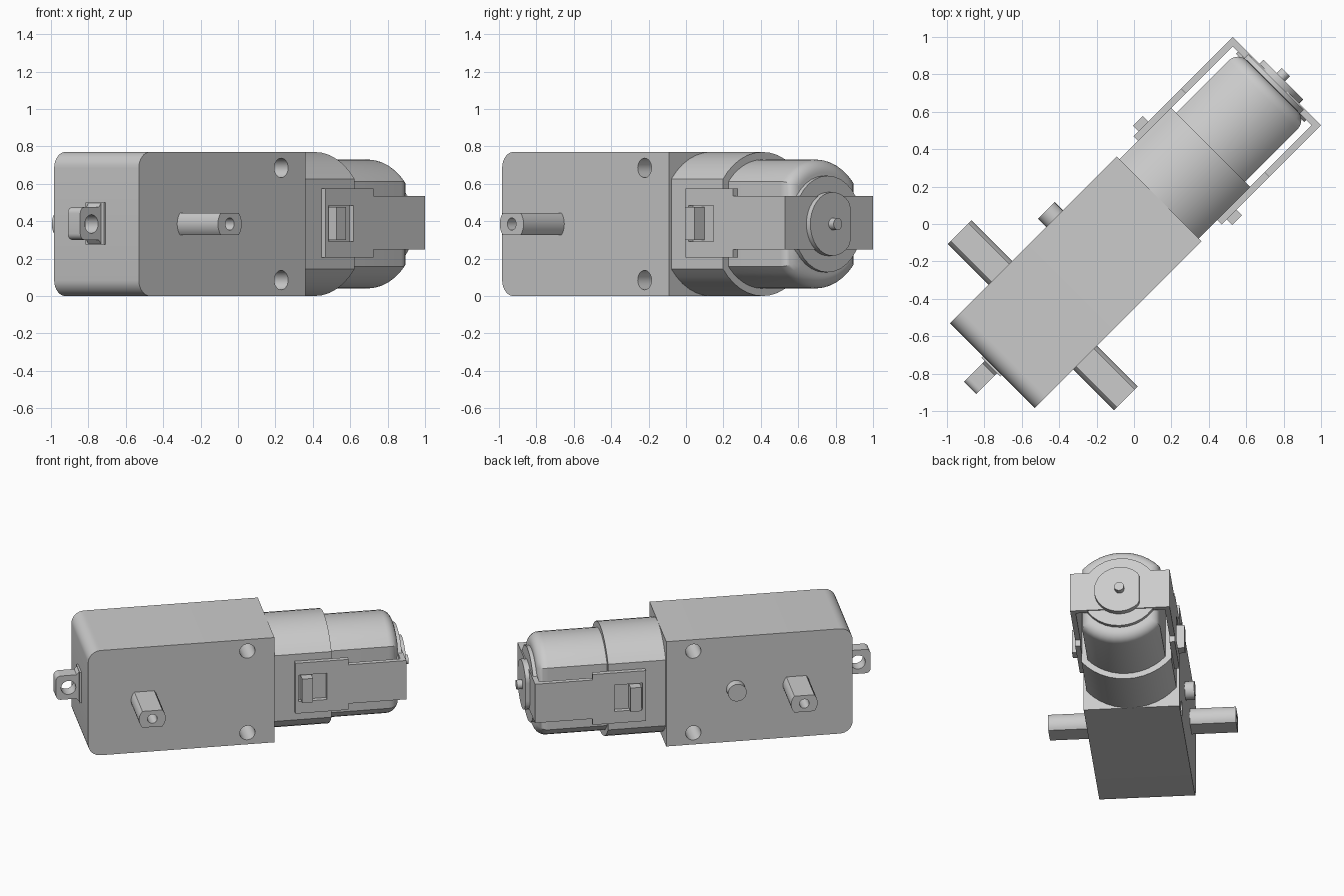
import bpy, bmesh, math
from mathutils import Matrix

old = bpy.data.objects.get("Cube")
if old:
    bpy.data.objects.remove(old, do_unlink=True)

grey = bpy.data.materials.new("plain grey")
grey.use_nodes = True
grey.diffuse_color = (0.6, 0.6, 0.6, 1)
grey.node_tree.nodes["Principled BSDF"].inputs["Base Color"].default_value = (0.6, 0.6, 0.6, 1)

# Parts are laid out lengthwise along x, then turned diagonally
TURN = Matrix.Rotation(math.radians(45), 4, "Z")
MID = 0.385  # height of the shaft axis


def loft(name, rings, cutters=()):
    """Skin a list of equal-length point rings, cap the ends, cut, shade."""
    bm = bmesh.new()
    loops = [[bm.verts.new(p) for p in ring] for ring in rings]
    n = len(loops[0])
    for a, b in zip(loops, loops[1:]):
        for i in range(n):
            j = (i + 1) % n
            bm.faces.new((a[i], a[j], b[j], b[i]))
    bm.faces.new(loops[0])
    bm.faces.new(loops[-1])
    bmesh.ops.recalc_face_normals(bm, faces=bm.faces)
    bm.transform(TURN)
    mesh = bpy.data.meshes.new(name)
    bm.to_mesh(mesh)
    bm.free()
    mesh.materials.append(grey)
    ob = bpy.data.objects.new(name, mesh)
    bpy.context.collection.objects.link(ob)
    bpy.ops.object.select_all(action="DESELECT")
    ob.select_set(True)
    bpy.context.view_layer.objects.active = ob
    for cutter in cutters:
        mod = ob.modifiers.new("cut", "BOOLEAN")
        mod.object = cutter
        mod.solver = "EXACT"
        bpy.ops.object.modifier_apply(modifier=mod.name)
        bpy.data.objects.remove(cutter, do_unlink=True)
    bpy.ops.object.shade_smooth_by_angle(angle=math.radians(30))
    return ob


def across(name, profile, y0, y1, cutters=()):
    """Extrude an (x, z) profile sideways."""
    return loft(name, [[(x, y, z) for x, z in profile] for y in (y0, y1)], cutters)


def rect(x0, x1, z0, z1):
    return [(x0, z0), (x1, z0), (x1, z1), (x0, z1)]


def circle(cx, cz, r, n=24):
    return [(cx + r * math.cos(i * math.tau / n), cz + r * math.sin(i * math.tau / n))
            for i in range(n)]


def corner(cx, cz, r, start, n=8):
    """Quarter arc, counter-clockwise from the start angle in degrees."""
    return [(cx + r * math.cos(math.radians(start + 90 * i / n)),
             cz + r * math.sin(math.radians(start + 90 * i / n))) for i in range(n + 1)]


def flat_round(x, r, flat, n=12):
    """Circular section around the motor axis with both sides cut flat."""
    a = math.acos(min(flat / r, 1))
    top = [a + (math.pi - 2 * a) * i / n for i in range(n + 1)]
    return [(x, r * math.cos(t), MID + r * math.sin(t))
            for t in top + [t + math.pi for t in top]]


def disc(name, r, x0, x1, flat=None):
    """Disc on the motor axis, optionally cut flat on its left."""
    ring = [(min(y, flat) if flat else y, z) for y, z in circle(0, MID, r, 32)]
    return loft(name, [[(x, y, z) for y, z in ring] for x in (x0, x1)])


# Gearbox with two rounded rear corners and screw holes
holes = [across("hole_cutter", circle(0.007, z, 0.052), -0.5, 0.5) for z in (0.085, 0.685)]
body = [(0.19, 0), (0.19, 0.77)] + corner(-0.985, 0.685, 0.085, 90) + corner(-0.985, 0.085, 0.085, 180)
across("gearbox", body, -0.32, 0.32, holes)

# Output shafts: flats above and below, bore in each end
for side, label in ((1, "left"), (-1, "right")):
    bore = across("bore_cutter", circle(-0.69, MID, 0.033, 16), side * 0.5, side * 0.7)
    a = math.asin(0.06 / 0.09)
    arc = [-a + 2 * a * i / 8 for i in range(9)]
    section = [(-0.69 + 0.09 * math.cos(t), MID + 0.09 * math.sin(t))
               for t in arc + [t + math.pi for t in arc]]
    across(label + "_output_shaft", section, side * 0.31, side * 0.628, [bore])

# Locating peg on the left
across("locating_peg", circle(-0.28, MID, 0.063), 0.31, 0.383)

# Rear mounting tab with a flared foot
eye = across("eye_cutter", circle(-1.155, MID, 0.05), -0.2, 0.2)
tab = ([(-1.06, 0.275), (-1.06, 0.5), (-1.08, 0.5), (-1.1, 0.475)]
       + corner(-1.207, 0.442, 0.033, 90, 5) + corner(-1.207, 0.333, 0.033, 180, 5)
       + [(-1.1, 0.3), (-1.08, 0.275)])
across("mounting_tab", tab, -0.047, 0.047, [eye])
foot = rect(-1.083, -1.06, 0.275, 0.5)
across("tab_foot", foot, -0.07, 0.07)

# Motor sleeve and motor can with a rounded end
loft("motor_sleeve", [flat_round(x, 0.385, 0.3) for x in (0.18, 0.58)])
can = [(0.5, 0)]
for i in range(7):
    t = math.radians(15 * i)
    can.append((0.976 + 0.07 * math.sin(t), 0.07 * (1 - math.cos(t))))
loft("motor_can", [flat_round(x, 0.345 - d, 0.26 - d) for x, d in can])

# End cap, bushing and motor spindle
disc("end_cap", 0.258, 1.03, 1.072)
disc("bushing", 0.17, 1.07, 1.11, 0.132)
disc("spindle", 0.032, 1.1, 1.148)

# Retaining strap: stepped side arms with clip windows, joined by an end plate
arm = [(0.33, 0.205), (0.69, 0.205), (0.69, 0.25), (1.08, 0.25),
       (1.08, 0.535), (0.69, 0.535), (0.69, 0.575), (0.33, 0.575)]
for side, label in ((1, "left"), (-1, "right")):
    window = across("window_cutter", rect(0.352, 0.542, 0.292, 0.485), side * 0.25, side * 0.4)
    across(label + "_strap_arm", arm, side * 0.298, side * 0.333, [window])
    across(label + "_clip", rect(0.368, 0.441, 0.3, 0.475), side * 0.28, side * 0.376)
across("strap_end_plate", rect(1.045, 1.08, 0.25, 0.535), -0.333, 0.333)
